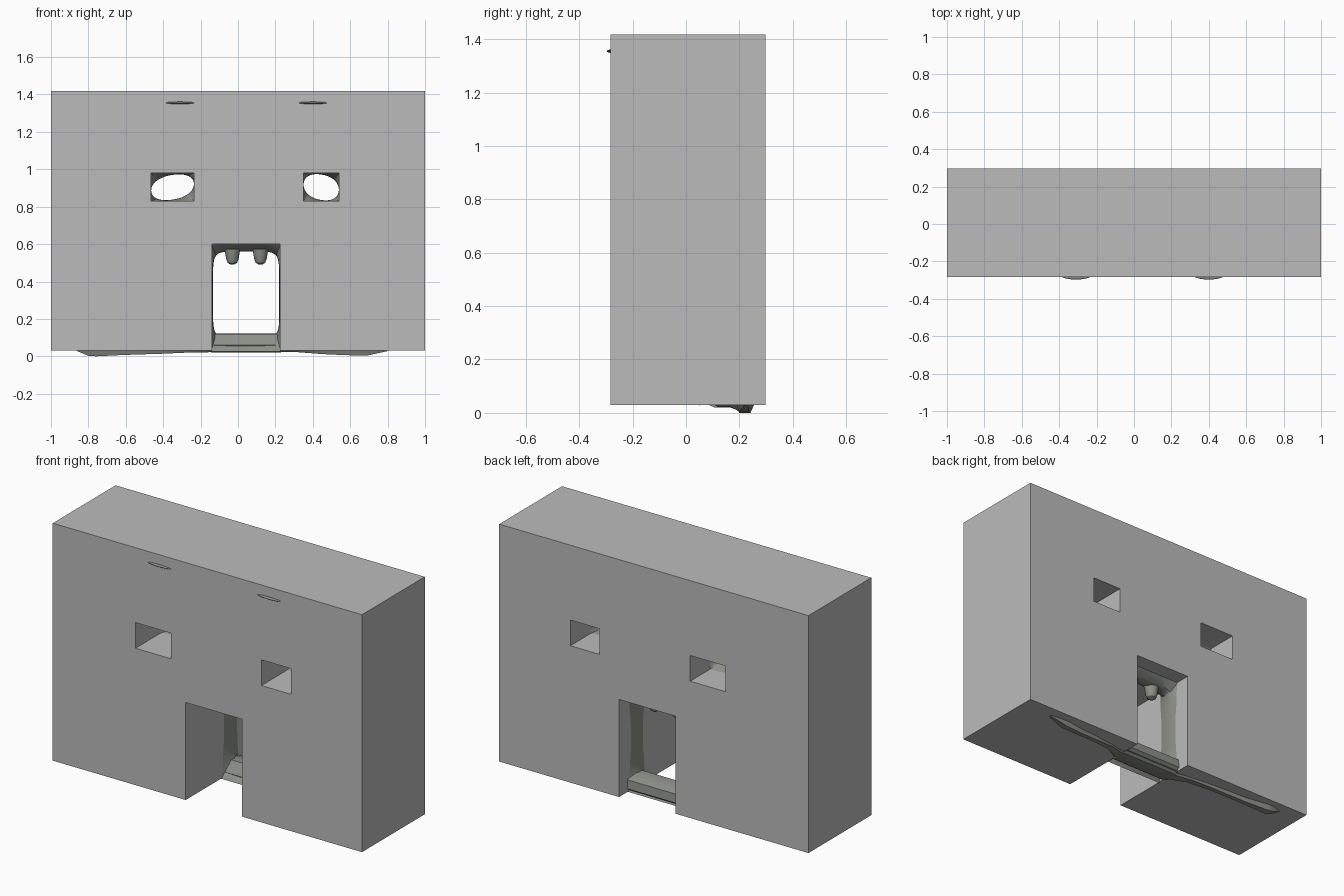
import bpy, bmesh, math

if "Cube" in bpy.data.objects:
    bpy.data.objects.remove(bpy.data.objects["Cube"])


def material(name, rgb):
    m = bpy.data.materials.new(name)
    m.diffuse_color = (*rgb, 1)
    m.use_nodes = True
    m.node_tree.nodes["Principled BSDF"].inputs["Base Color"].default_value = m.diffuse_color
    return m


GREY = material("wall grey", (0.5, 0.5, 0.5))
STONE = material("dark stone", (0.27, 0.285, 0.25))


def finish(name, bm, mat, smooth=False):
    bmesh.ops.recalc_face_normals(bm, faces=bm.faces)
    me = bpy.data.meshes.new(name)
    bm.to_mesh(me)
    bm.free()
    ob = bpy.data.objects.new(name, me)
    bpy.context.collection.objects.link(ob)
    me.materials.append(mat)
    if smooth:
        bpy.ops.object.select_all(action='DESELECT')
        bpy.context.view_layer.objects.active = ob
        ob.select_set(True)
        bpy.ops.object.shade_smooth_by_angle(angle=math.radians(35))
    return ob


def loft(name, rings, mat, caps=True, smooth=True):
    """Join closed rings of points into a skin."""
    bm = bmesh.new()
    vs = [[bm.verts.new(p) for p in r] for r in rings]
    n = len(vs[0])
    for a, b in zip(vs, vs[1:]):
        for i in range(n):
            j = (i + 1) % n
            bm.faces.new((a[i], a[j], b[j], b[i]))
    if caps:
        bm.faces.new(vs[0])
        bm.faces.new(vs[-1])
    return finish(name, bm, mat, smooth)


# Main wall: a slab made of cells, leaving out two windows and a doorway
FRONT, BACK = -0.283, 0.297
xs = [-1, -0.465, -0.235, -0.14, 0.225, 0.35, 0.54, 1]
zs = [0.03, 0.6, 0.83, 0.98, 1.418]
openings = {(3, 0), (1, 2), (5, 2)}
bm = bmesh.new()
grid = [[bm.verts.new((x, FRONT, z)) for z in zs] for x in xs]
for i in range(len(xs) - 1):
    for k in range(len(zs) - 1):
        if (i, k) not in openings:
            bm.faces.new((grid[i][k], grid[i + 1][k], grid[i + 1][k + 1], grid[i][k + 1]))
ext = bmesh.ops.extrude_face_region(bm, geom=bm.faces[:])
for g in ext["geom"]:
    if isinstance(g, bmesh.types.BMVert):
        g.co.y = BACK
finish("wall", bm, GREY)


def surround(name, rect, centre, half, power, tilt, steps):
    """Rounded opening inside a rectangular one; steps are (y, amount inward)."""
    x0, x1, z0, z1 = rect
    cx, cz = centre
    N = 64
    inner, outer = [], []
    for i in range(N):
        a = 2 * math.pi * i / N + math.pi / 4
        c, s = math.cos(a), math.sin(a)
        ex = half[0] * math.copysign(abs(c) ** (2 / power), c)
        ez = half[1] * math.copysign(abs(s) ** (2 / power), s) + tilt * ex
        inner.append((min(max(cx + ex, x0), x1), min(max(cz + ez, z0), z1)))
        k = max(abs(c), abs(s))
        ox, oz = c / k, s / k
        outer.append(((x0 + x1) / 2 + ox * ((x1 - x0) / 2 + 0.004),
                      (z0 + z1) / 2 + oz * ((z1 - z0) / 2 + 0.004)))
    rings = [[(o[0] + (p[0] - o[0]) * t, y, o[1] + (p[1] - o[1]) * t)
              for p, o in zip(inner, outer)] for y, t in steps]
    return loft(name, rings, STONE, caps=False)


# Rounded eye-like window linings
lens = [(-0.06, 0), (0.0, 0.8), (0.03, 1), (0.07, 0.8), (0.12, 0)]
surround("left_window_lining", (-0.465, -0.235, 0.83, 0.98), (-0.35, 0.904),
         (0.114, 0.066), 2.2, 0.15, lens)
surround("right_window_lining", (0.35, 0.54, 0.83, 0.98), (0.445, 0.904),
         (0.094, 0.068), 2.2, -0.15, lens)

# Rounded mouth-like doorway lining
surround("door_lining", (-0.14, 0.225, 0.03, 0.6), (0.0435, 0.33), (0.177, 0.23), 7, 0,
         [(0.05, 0), (0.09, 0.7), (0.13, 1), (0.17, 0.85), (0.21, 0)])

# Rounded sill across the doorway
profile = [(0.085, 0.03), (0.105, 0.021), (0.185, 0.021), (0.222, 0.05),
           (0.218, 0.1), (0.165, 0.122), (0.11, 0.12), (0.07, 0.06)]
loft("door_sill", [[(x, y, z) for y, z in profile] for x in (-0.145, 0.23)], STONE)

# Two teeth hanging from the top of the doorway
for name, cx in (("left_tooth", -0.03), ("right_tooth", 0.12)):
    rings = []
    for r, z in ((0.043, 0.575), (0.038, 0.55), (0.033, 0.52), (0.025, 0.5), (0.012, 0.492)):
        rings.append([(cx + r * math.cos(2 * math.pi * i / 16),
                       0.115 + r * math.sin(2 * math.pi * i / 16), z) for i in range(16)])
    loft(name, rings, STONE)


# Low ridges under each half of the wall: stations are (x, y centre, half width, lowest z)
def ridge(name, stations):
    rings = [[(x, y - w, 0.036), (x, y - w * 0.6, zb), (x, y + w * 0.6, zb), (x, y + w, 0.036)]
             for x, y, w, zb in stations]
    loft(name, rings, STONE)


ridge("left_base_ridge", [(-0.86, 0.225, 0.012, 0.028), (-0.8, 0.222, 0.035, 0.003),
                          (-0.76, 0.22, 0.035, 0.0), (-0.62, 0.21, 0.022, 0.007),
                          (-0.4, 0.2, 0.022, 0.014), (-0.25, 0.18, 0.03, 0.021),
                          (-0.135, 0.145, 0.05, 0.022)])
ridge("right_base_ridge", [(0.22, 0.145, 0.05, 0.022), (0.32, 0.18, 0.03, 0.022),
                           (0.45, 0.2, 0.022, 0.012), (0.58, 0.21, 0.022, 0.006),
                           (0.69, 0.218, 0.03, 0.004), (0.8, 0.225, 0.012, 0.028)])

# Thin bulges poking through the upper front
for name, cx in (("left_brow", -0.31), ("right_brow", 0.4)):
    bm = bmesh.new()
    bmesh.ops.create_uvsphere(bm, u_segments=24, v_segments=12, radius=1)
    for v in bm.verts:
        v.co = (cx + v.co.x * 0.085, -0.272 + v.co.y * 0.025, 1.355 + v.co.z * 0.007)
    finish(name, bm, STONE, True)
